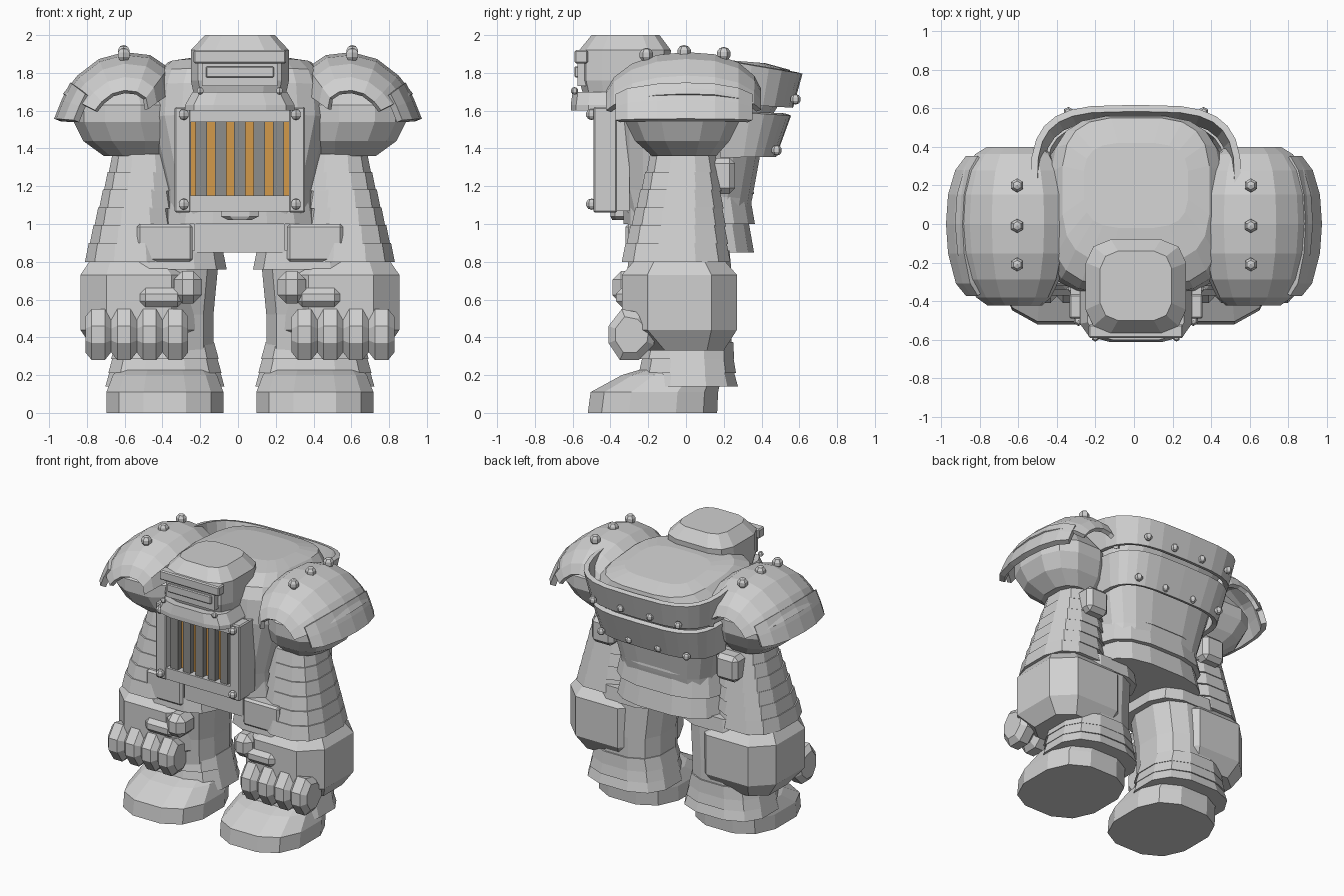
import bpy, bmesh, math
from mathutils import Vector

if "Cube" in bpy.data.objects:
    bpy.data.objects.remove(bpy.data.objects["Cube"])

CX = 0.01  # centre line of the body


def material(name, rgb):
    m = bpy.data.materials.new(name)
    m.use_nodes = True
    m.diffuse_color = (*rgb, 1)
    m.node_tree.nodes["Principled BSDF"].inputs["Base Color"].default_value = (*rgb, 1)
    return m


ARMOUR = material("pale grey armour", (0.63, 0.63, 0.63))
BARS = material("dark grey bars", (0.27, 0.27, 0.26))
GLOW = material("orange panel", (0.65, 0.32, 0.07))


def finish(name, bm, mat=ARMOUR, mirror=False, thick=0.0, cx=CX):
    bmesh.ops.recalc_face_normals(bm, faces=bm.faces)
    me = bpy.data.meshes.new(name)
    bm.to_mesh(me)
    bm.free()
    me.materials.append(mat)
    ob = bpy.data.objects.new(name, me)
    ob.location.x = cx
    bpy.context.collection.objects.link(ob)
    if thick:
        so = ob.modifiers.new("thickness", "SOLIDIFY")
        so.thickness, so.offset = thick, 0
    if mirror:
        ob.modifiers.new("mirror", "MIRROR").use_axis = (True, False, False)
    return ob


def power(v, e):
    return math.copysign(abs(v) ** (2 / e), v)


def loft(name, sections, n=12, e=2.6, tilt=0.0, mirror=False):
    """Closed body from rounded rings: (z, centre x, half width, front y, back y)."""
    bm = bmesh.new()
    m = power(math.cos(math.pi / n), e)
    rings = []
    for z, x, hw, yf, yb in sections:
        ring = []
        for i in range(n):
            a = 2 * math.pi * (i + 0.5) / n
            y = (yf + yb) / 2 + (yb - yf) / 2 * power(math.sin(a), e) / m
            ring.append(bm.verts.new((x + hw * power(math.cos(a), e) / m, y, z - tilt * y)))
        rings.append(ring)
    for r, s in zip(rings, rings[1:]):
        for i in range(n):
            j = (i + 1) % n
            bm.faces.new((r[i], r[j], s[j], s[i]))
    bm.faces.new(rings[0])
    bm.faces.new(rings[-1])
    return finish(name, bm, mirror=mirror)


def grid(name, rows, thick, mirror=False, cx=CX):
    """Open shell from rows of points, thickened."""
    bm = bmesh.new()
    vs = [[bm.verts.new(p) for p in row] for row in rows]
    for r, s in zip(vs, vs[1:]):
        for i in range(len(r) - 1):
            bm.faces.new((r[i], r[i + 1], s[i + 1], s[i]))
    return finish(name, bm, mirror=mirror, thick=thick, cx=cx)


def box(name, lo, hi, mat=ARMOUR, mirror=False, bevel=0.0):
    bm = bmesh.new()
    bmesh.ops.create_cube(bm, size=1)
    lo, hi = Vector(lo), Vector(hi)
    for v in bm.verts:
        v.co = (lo + hi) / 2 + v.co * (hi - lo)
    if bevel:
        bmesh.ops.bevel(bm, geom=bm.edges[:], offset=bevel, segments=1, affect="EDGES")
    return finish(name, bm, mat, mirror)


def rivets(name, points, r, mirror=False, cx=CX):
    bm = bmesh.new()
    for p in points:
        new = bmesh.ops.create_uvsphere(bm, u_segments=6, v_segments=5, radius=r)["verts"]
        bmesh.ops.translate(bm, verts=new, vec=p)
    return finish(name, bm, mirror=mirror, cx=cx)


# Torso, waist and pelvis
loft("torso", [(1.02, 0, .39, -.32, .32), (1.16, 0, .39, -.36, .35), (1.55, 0, .485, -.37, .42),
               (1.72, 0, .47, -.36, .52), (1.80, 0, .44, -.32, .56), (1.86, 0, .38, -.2, .55),
               (1.885, 0, .27, -.02, .42)], n=20, e=3.4, tilt=0.08)
for i, (z0, z1, hw, yb) in enumerate([(.85, 1.02, .41, .36), (1.0, 1.17, .425, .365), (1.16, 1.36, .38, .36)]):
    loft(f"waist_band_{i + 1}", [(z0, 0, hw, -.33 + .1 * (i != 1), yb), (z1, 0, hw - .03, -.33 + .1 * (i != 1), yb - .03)],
         n=16, e=3)
box("pelvis", (-.24, -.3, .85), (.24, .2, 1.06))
loft("belt_knob", [(1.02, 0, .06, -.39, -.3), (1.04, 0, .1, -.4, -.3), (1.07, 0, .1, -.4, -.3)], n=8)


# Sloping back bands
def back_band(name, hw, y0, top, bottom, rivet_y, rivet_z):
    rows = []
    for y_back, z_mid, slope, w in (top, bottom):
        row = []
        for i in range(15):
            a = math.pi * i / 14
            y = y0 + (y_back - y0) * power(math.sin(a), 3.6)
            row.append((hw * w * power(math.cos(a), 3.6), y, z_mid + slope * (y_back - y)))
        rows.append(row)
    grid(name, rows, 0.035)
    rivets(name + "_rivets", [(x, rivet_y, rivet_z) for x in (-.35, -.12, .12, .35)], 0.028)


back_band("upper_back_band", .53, .15, (.60, 1.80, .17, 1), (.55, 1.62, .06, .94), .58, 1.66)
back_band("lower_back_band", .48, .18, (.54, 1.58, .05, 1), (.46, 1.36, -.02, .92), .48, 1.39)

# Head and collar
loft("collar", [(1.60, 0, .29, -.61, -.25), (1.63, 0, .29, -.61, -.25), (1.70, 0, .25, -.6, -.25)], n=12, e=3.6)
loft("helmet", [(1.67, 0, .24, -.54, -.12), (1.76, 0, .26, -.565, -.09), (1.92, 0, .26, -.565, -.08),
                (2.0, 0, .185, -.5, -.14)], n=12, e=3.8)
box("brow_bar", (-.245, -.59, 1.85), (.245, -.52, 1.92), bevel=0.008)
box("face_plate", (-.2, -.575, 1.73), (.2, -.5, 1.85))
box("mouth_grille", (-.18, -.59, 1.775), (.18, -.56, 1.835), bevel=0.006)
rivets("collar_rivets", [(.21, -.59, 1.705)], 0.02, mirror=True)

# Chest plate with barred window
box("chest_backing", (-.34, -.42, 1.07), (.34, -.3, 1.61))
box("frame_side", (.26, -.49, 1.06), (.345, -.365, 1.62), mirror=True, bevel=0.008)
box("frame_top", (-.27, -.485, 1.54), (.27, -.365, 1.615))
box("frame_bottom", (-.27, -.485, 1.065), (.27, -.365, 1.15))
box("window_panel", (-.26, -.427, 1.15), (.26, -.419, 1.54), GLOW)
for i in range(5):
    x = (i - 2) * 0.102
    box(f"window_bar_{i + 1}", (x - .03, -.47, 1.15), (x + .03, -.42, 1.54), BARS)
rivets("frame_bolts", [(.297, -.5, z) for z in (1.105, 1.58)], 0.03, mirror=True)

# Shoulder pads: arch scaled along the depth into a dome
ARCH = [(.36, 1.70), (.38, 1.82), (.47, 1.88), (.6, 1.895), (.73, 1.86), (.84, 1.775), (.915, 1.68)]
LIP = [(.87, 1.74), (.915, 1.65), (.955, 1.55)]


def dome(name, arc, pivot, steps, thick):
    rows = [[(pivot[0] + (x - pivot[0]) * s, y, pivot[1] + (z - pivot[1]) * s) for x, z in arc]
            for y, s in steps]
    grid(name, rows, thick, mirror=True, cx=0)


dome("shoulder_pad", ARCH, (.6, 1.52),
     [(-.41, .48), (-.37, .66), (-.28, .84), (-.15, .96), (0, 1), (.15, .97), (.27, .86), (.35, .68), (.385, .5)], 0.03)
dome("shoulder_lip", LIP, (.6, 1.53),
     [(-.36, .72), (-.3, .86), (-.15, .97), (0, 1), (.15, .97), (.27, .87), (.34, .72)], 0.04)
rivets("shoulder_rivets", [(.605, -.21, 1.895), (.605, -.01, 1.91), (.605, .2, 1.9)], 0.038, mirror=True, cx=0)

# Arms: rounded shoulder, then flaring bands
loft("upper_arm", [(1.36, .56, .16, -.18, .16), (1.44, .59, .24, -.27, .23), (1.54, .62, .26, -.32, .28),
                   (1.63, .62, .26, -.32, .28), (1.76, .61, .16, -.2, .18)], mirror=True)
for i in range(6):
    t = i / 5
    z, x, hw = 1.37 - .094 * i, .51 + .07 * t, .185 + .055 * t
    yf, yb = -.21 - .13 * t, .175 + .06 * t
    loft(f"arm_band_{i + 1}", [(z - .1, x, hw, yf, yb), (z, x, hw - .02, yf + .02, yb - .02)], mirror=True)
box("elbow_box", (.42, .1, 1.16), (.6, .26, 1.35), mirror=True, bevel=0.03)
rivets("cuff_rivet", [(.72, -.25, .86)], 0.024, mirror=True)

# Fists
loft("fist", [(.33, .53, .24, -.2, .2), (.44, .535, .31, -.34, .27), (.73, .535, .31, -.34, .27),
              (.81, .55, .24, -.27, .2)], n=8, e=3, mirror=True)
for i in range(4):
    x = .342 + .136 * i
    bm = bmesh.new()
    outline = [(-.41, .37), (-.41, .46), (-.34, .55), (-.24, .53), (-.16, .44), (-.17, .36), (-.25, .28), (-.35, .28)]
    rows = [[bm.verts.new((x + dx, -.29 + (y + .29) * s, .415 + (z - .415) * s)) for y, z in outline]
            for dx, s in ((-.068, .7), (-.035, 1), (.035, 1), (.068, .7))]
    for r, s in zip(rows, rows[1:]):
        for k in range(8):
            bm.faces.new((r[k], r[(k + 1) % 8], s[(k + 1) % 8], s[k]))
    bm.faces.new(rows[0])
    bm.faces.new(rows[-1])
    finish(f"finger_{i + 1}", bm, mirror=True)
box("thumb", (.2, -.39, .58), (.35, -.2, .75), mirror=True, bevel=0.045)
box("thumb_base", (.3, -.37, .56), (.53, -.25, .66), mirror=True, bevel=0.03)

# Legs: hip block, thigh, ankle bands and boots
loft("hip_block", [(.76, .36, .29, -.31, .24), (.86, .36, .27, -.3, .23)], n=12, e=3, mirror=True)
box("hip_plate", (.25, -.32, .8), (.545, .1, 1.0), mirror=True, bevel=0.015)
loft("leg", [(.3, .39, .25, -.24, .24), (.52, .39, .25, -.25, .24), (.78, .375, .26, -.28, .23)], mirror=True)
for i, (z0, z1, hw) in enumerate([(.14, .23, .315), (.21, .3, .3), (.285, .375, .285)]):
    loft(f"ankle_band_{i + 1}", [(z0, .397, hw, -.25, .275 - .01 * i), (z1, .397, hw - .025, -.23, .25)], mirror=True)
loft("boot", [(0, .397, .31, -.52, .165), (.11, .397, .31, -.505, .17), (.2, .397, .275, -.34, .19),
              (.23, .397, .25, -.24, .18)], mirror=True)
